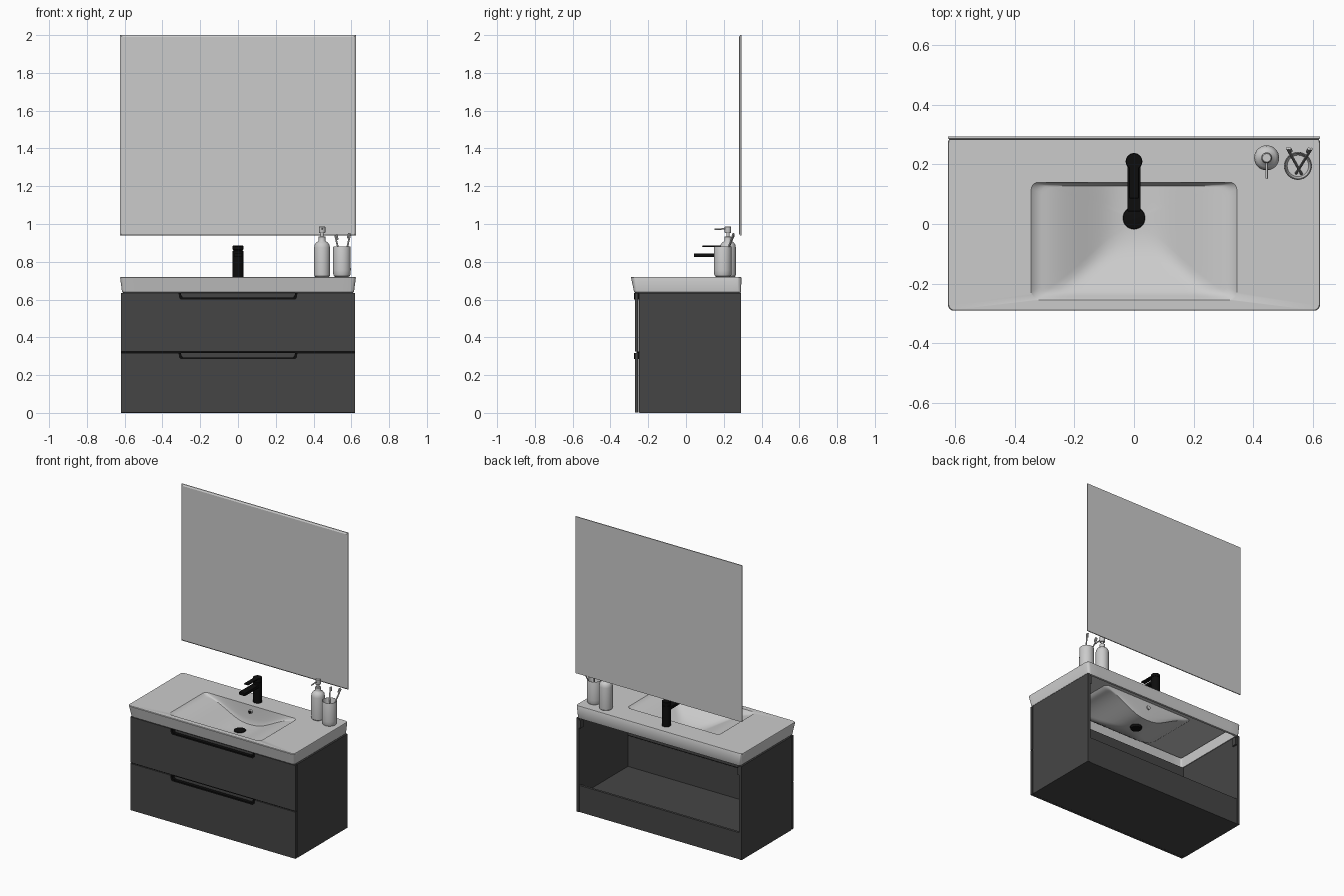
import bpy, bmesh, math
from mathutils import Vector

if "Cube" in bpy.data.objects:
    bpy.data.objects.remove(bpy.data.objects["Cube"])


def mat(name, c):
    m = bpy.data.materials.new(name)
    m.diffuse_color = (c, c, c, 1)
    m.use_nodes = True
    m.node_tree.nodes["Principled BSDF"].inputs["Base Color"].default_value = m.diffuse_color
    return m


DARK, BLACK = mat("dark_grey", 0.06), mat("black", 0.004)


def finish(name, bm, m=None, smooth=False):
    bmesh.ops.recalc_face_normals(bm, faces=bm.faces)
    me = bpy.data.meshes.new(name)
    bm.to_mesh(me)
    bm.free()
    ob = bpy.data.objects.new(name, me)
    bpy.context.collection.objects.link(ob)
    if m:
        me.materials.append(m)
    if smooth:
        bpy.ops.object.select_all(action='DESELECT')
        ob.select_set(True)
        bpy.context.view_layer.objects.active = ob
        bpy.ops.object.shade_smooth_by_angle(angle=math.radians(35))
    return ob


def box(name, x, y, z, m=None, bevel=0):
    bm = bmesh.new()
    bmesh.ops.create_cube(bm, size=1)
    for v in bm.verts:
        v.co = [(a + b) / 2 + c * (b - a) for (a, b), c in zip((x, y, z), v.co)]
    if bevel:
        bmesh.ops.bevel(bm, geom=bm.edges[:], offset=bevel, segments=2, affect='EDGES', profile=0.5)
    return finish(name, bm, m)


def loft(name, loops, m=None, cap0=False, cap1=False):
    bm = bmesh.new()
    rows = [[bm.verts.new(p) for p in lp] for lp in loops]
    n = len(rows[0])
    for a, b in zip(rows, rows[1:]):
        for i in range(n):
            j = (i + 1) % n
            bm.faces.new((a[i], a[j], b[j], b[i]))
    if cap0:
        bm.faces.new(rows[0])
    if cap1:
        bm.faces.new(rows[-1])
    return finish(name, bm, m, True)


def lathe(name, cx, cy, prof, m=None, n=32):
    loops = [[(cx + r * math.cos(2 * math.pi * i / n), cy + r * math.sin(2 * math.pi * i / n), z)
              for i in range(n)] for r, z in prof]
    return loft(name, loops, m, True, True)


def rod(name, a, b, r, m=None, n=12):
    a, b = Vector(a), Vector(b)
    q = (b - a).to_track_quat('Z', 'Y')
    ring = [q @ Vector((r * math.cos(2 * math.pi * i / n), r * math.sin(2 * math.pi * i / n), 0)) for i in range(n)]
    return loft(name, [[p + a for p in ring], [p + b for p in ring]], m, True, True)


def prism(name, pts, y0, y1, m=None):
    # extrude an xz outline along y
    bm = bmesh.new()
    f = bm.faces.new([bm.verts.new((x, y0, z)) for x, z in pts])
    ex = bmesh.ops.extrude_face_region(bm, geom=[f])
    for v in ex['geom']:
        if isinstance(v, bmesh.types.BMVert):
            v.co.y = y1
    return finish(name, bm, m)


def rrect(hx, y0, y1, r, z, seg=5, sub=20):
    pts = []
    corners = [(hx - r, y1 - r), (-hx + r, y1 - r), (-hx + r, y0 + r), (hx - r, y0 + r)]
    for k, (cx, cy) in enumerate(corners):
        arc = [Vector((cx + r * math.cos(t), cy + r * math.sin(t), z))
               for t in [(k + i / seg) * math.pi / 2 for i in range(seg + 1)]]
        t = (k + 1) * math.pi / 2
        nx = Vector((*corners[(k + 1) % 4], z)) + Vector((r * math.cos(t), r * math.sin(t), 0))
        pts += arc + [arc[-1].lerp(nx, i / sub) for i in range(1, sub)]
    return pts


# --- basin: hollow rim, flat top and a sloping bowl
TOP = 0.72
CY = 0.02


def depth(x, y):
    side = 0.015 + 0.115 * (0.5 + 0.5 * math.cos(math.pi * min(1, abs(x) / 0.345)))
    front = 0.015 + 0.115 * math.sin(math.pi / 2 * max(0, min(1, (y + 0.255) / 0.26)))
    h = max(0, 0.02 - abs(side - front)) / 0.02
    return min(side, front) - h * h * 0.005


loops = [rrect(0.595, -0.25, 0.275, 0.012, 0.708),
         rrect(0.595, -0.25, 0.275, 0.012, 0.635),
         rrect(0.608, -0.268, 0.289, 0.015, 0.635),
         rrect(0.614, -0.275, 0.292, 0.018, 0.641),
         rrect(0.624, -0.291, 0.293, 0.02, 0.716),
         rrect(0.622, -0.289, 0.291, 0.02, TOP)]
rim = rrect(0.345, -0.255, 0.14, 0.025, TOP)
for s in [1, .99, .975, .955, .93, .9, .86, .8, .73, .66, .58, .5, .42, .34, .26, .18, .1, .03]:
    t = min(1, (1 - s) / 0.1)
    f = t * (2 - t)
    ring = []
    for p in rim:
        x, y = p.x * s, CY + (p.y - CY) * s
        ring.append((x, y, TOP - f * depth(x, y)))
    loops.append(ring)
loft("basin", loops, cap1=True)
lathe("drain_plug", 0, CY, [(0.034, 0.58), (0.038, 0.595), (0.036, 0.6), (0.02, 0.603), (0.004, 0.604)], BLACK)
rod("overflow_ring", (0, 0.145, 0.68), (0, 0.126, 0.68), 0.013, n=20)
rod("overflow_hole", (0, 0.135, 0.68), (0, 0.125, 0.68), 0.009, BLACK, 20)

# --- cabinet carcass, open at the back
for s, side in ((-1, "left"), (1, "right")):
    box(side + "_panel", sorted((s * 0.6, s * 0.619)), (-0.245, 0.29), (0, 0.635), DARK)
    box(side + "_hanger", sorted((s * 0.588, s * 0.6)), (0.255, 0.288), (0.57, 0.625), DARK)
box("floor_panel", (-0.6, 0.6), (-0.235, 0.27), (0, 0.11), DARK)
box("back_rail", (-0.6, 0.6), (0.27, 0.286), (0, 0.18), DARK)

# --- drawer fronts with notched top edge and pull strips
for name, z0, z1 in (("lower", 0.002, 0.318), ("upper", 0.324, 0.634)):
    def notch(x, d):
        half = [(x, z1), (x - 0.004, z1 - d + 0.010), (x - 0.012, z1 - d)]
        return half + [(-a, b) for a, b in reversed(half)]
    outer, inner = notch(0.315, 0.034), notch(0.303, 0.024)
    front = [(-0.619, z0), (0.619, z0), (0.619, z1)] + outer + [(-0.619, z1)]
    prism(name + "_drawer_front", front, -0.27, -0.253, DARK)
    prism(name + "_pull", outer + inner[::-1], -0.275, -0.25, BLACK)
    box(name + "_drawer_backing", (-0.6, 0.6), (-0.252, -0.235), (z0, z1), DARK)
box("drawer_gap_strip", (-0.616, 0.616), (-0.262, -0.236), (0.316, 0.326), BLACK)

# --- mirror with chamfered front edges
bm = bmesh.new()
rows = [[bm.verts.new((x, y, z)) for x, z in
         ((-0.624 + i, 0.938 + i), (0.624 - i, 0.938 + i), (0.624 - i, 2 - i), (-0.624 + i, 2 - i))]
        for i, y in ((0, 0.293), (0, 0.287), (0.01, 0.281))]
for a, b in zip(rows, rows[1:]):
    for i in range(4):
        bm.faces.new((a[i], a[(i + 1) % 4], b[(i + 1) % 4], b[i]))
bm.faces.new(rows[0])
bm.faces.new(rows[-1])
finish("mirror", bm)

# --- tap
lathe("tap_body", 0, 0.21, [(0.028, 0.72), (0.028, 0.858), (0.025, 0.859), (0.025, 0.863),
                            (0.028, 0.864), (0.028, 0.884), (0.026, 0.886)], BLACK)
box("tap_spout", (-0.022, 0.022), (0.042, 0.21), (0.824, 0.844), BLACK, 0.003)
box("tap_lever", (-0.016, 0.016), (0.086, 0.21), (0.879, 0.886), BLACK, 0.002)

# --- soap dispenser
sx, sy = 0.445, 0.222
lathe("soap_bottle", sx, sy, [(0.036, 0.72), (0.041, 0.725), (0.042, 0.735), (0.042, 0.875), (0.039, 0.89),
                              (0.031, 0.902), (0.02, 0.908), (0.018, 0.912), (0.018, 0.932), (0.016, 0.934),
                              (0.008, 0.934), (0.008, 0.952), (0.016, 0.952), (0.017, 0.955),
                              (0.017, 0.985), (0.014, 0.988)])
rod("soap_nozzle", (sx, sy, 0.976), (sx, 0.152, 0.971), 0.004)

# --- tumbler and toothbrushes
cx, cy = 0.55, 0.195
lathe("tumbler", cx, cy, [(0.034, 0.72), (0.042, 0.724), (0.046, 0.735), (0.047, 0.755), (0.046, 0.877),
                          (0.045, 0.88), (0.043, 0.88), (0.042, 0.877), (0.042, 0.745), (0.036, 0.73)])
for name, a, b in (("left", (0.562, 0.168, 0.735), (0.514, 0.254, 0.94)),
                   ("right", (0.544, 0.170, 0.735), (0.595, 0.252, 0.948))):
    a, b = Vector(a), Vector(b)
    rod(name + "_brush_handle", a, b, 0.0045, n=10)
    off = Vector((0.008 if name == "left" else -0.008, 0, 0.003))
    rod(name + "_brush_bristles", a.lerp(b, 0.88) + off, b + off, 0.005, n=8)
